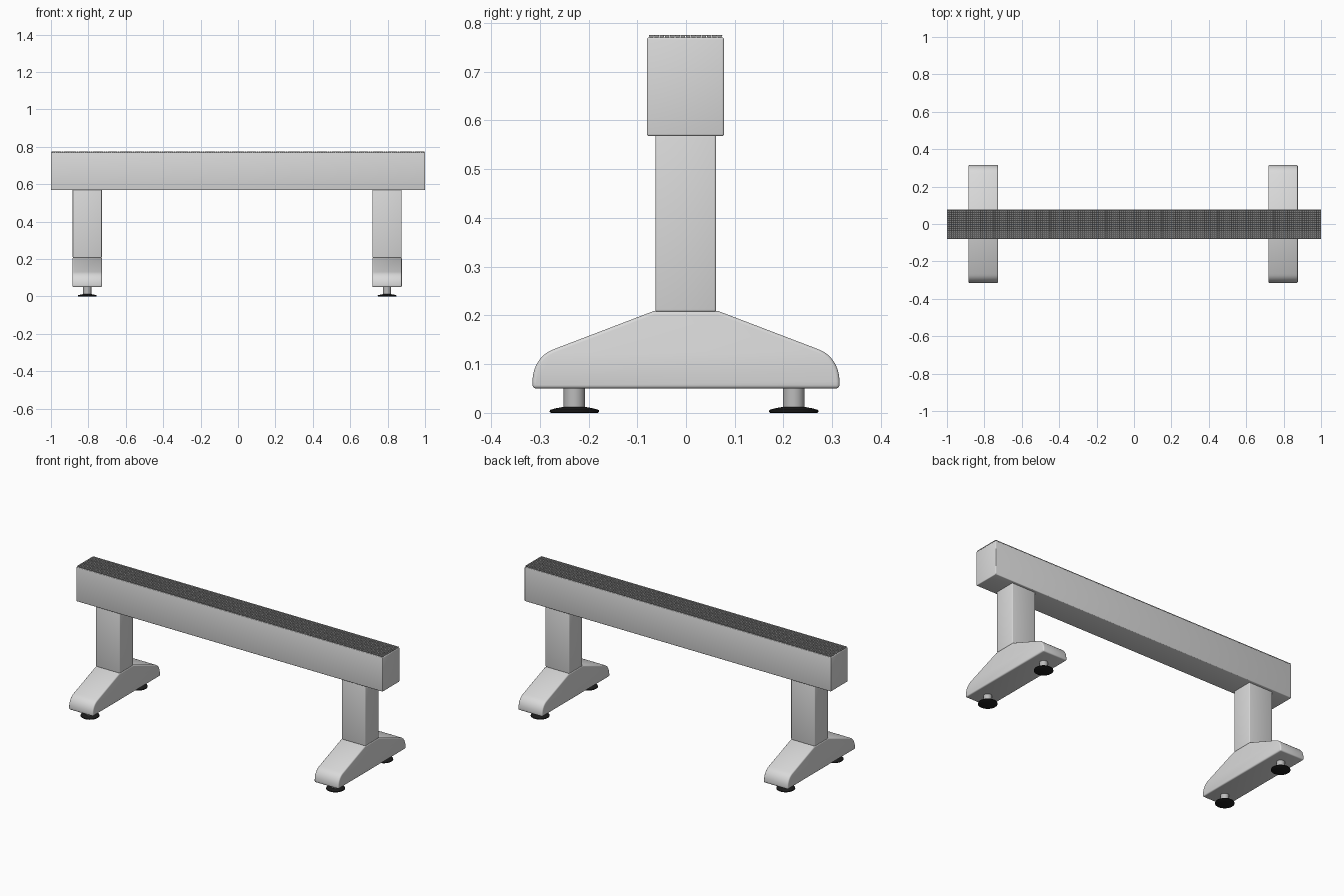
import bpy, bmesh, math

if "Cube" in bpy.data.objects:
    bpy.data.objects.remove(bpy.data.objects["Cube"])


def material(name, v):
    m = bpy.data.materials.new(name)
    m.diffuse_color = (v, v, v, 1)
    m.use_nodes = True
    m.node_tree.nodes["Principled BSDF"].inputs["Base Color"].default_value = m.diffuse_color
    return m


GREY = material("light grey paint", 0.7)
STEEL = material("mid grey steel", 0.5)
BLACK = material("black rubber", 0.012)


def finish(bm, name, mat, angle=35):
    bmesh.ops.recalc_face_normals(bm, faces=bm.faces)
    me = bpy.data.meshes.new(name)
    bm.to_mesh(me)
    bm.free()
    me.materials.append(mat)
    for p in me.polygons:
        p.use_smooth = True
    me.set_sharp_from_angle(angle=math.radians(angle))
    ob = bpy.data.objects.new(name, me)
    bpy.context.collection.objects.link(ob)
    return ob


def prism(name, profile, x0, x1, mat, bevel):
    """Extrude a y/z profile along x and round its hard edges."""
    bm = bmesh.new()
    face = bm.faces.new([bm.verts.new((x0, y, z)) for y, z in profile])
    ext = bmesh.ops.extrude_face_region(bm, geom=[face])["geom"]
    bmesh.ops.translate(bm, vec=(x1 - x0, 0, 0),
                        verts=[g for g in ext if isinstance(g, bmesh.types.BMVert)])
    bmesh.ops.recalc_face_normals(bm, faces=bm.faces)
    hard = [e for e in bm.edges if e.calc_face_angle(0) > math.radians(40)]
    bmesh.ops.bevel(bm, geom=hard, offset=bevel, segments=3, profile=0.5,
                    affect='EDGES', clamp_overlap=True)
    return finish(bm, name, mat)


def box(name, x0, x1, y0, y1, z0, z1, mat, bevel):
    return prism(name, [(y0, z0), (y1, z0), (y1, z1), (y0, z1)], x0, x1, mat, bevel)


def lathe(name, x, y, profile, mat, n=32):
    """Revolve an r/z profile around a vertical axis, with capped ends."""
    bm = bmesh.new()
    rings = [[bm.verts.new((x + r * math.cos(math.tau * i / n),
                            y + r * math.sin(math.tau * i / n), z)) for i in range(n)]
             for r, z in profile]
    for a, b in zip(rings, rings[1:]):
        for i in range(n):
            j = (i + 1) % n
            bm.faces.new((a[i], a[j], b[j], b[i]))
    bm.faces.new(rings[0])
    bm.faces.new(rings[-1])
    return finish(bm, name, mat)


# main beam
box("beam", -1, 1, -0.08, 0.078, 0.568, 0.770, GREY, 0.004)

# textured top plate: grid of shallow pits with a skirt down into the beam
bm = bmesh.new()
bmesh.ops.create_grid(bm, x_segments=180, y_segments=14, size=1)
for v in bm.verts:
    v.co = (v.co.x * 0.998, v.co.y * 0.0755 - 0.001, 0.775)
cells = list(bm.faces)
rim = [e for e in bm.edges if e.is_boundary]
bmesh.ops.inset_individual(bm, faces=cells, thickness=0.0022, depth=0)
for v in {v for f in cells for v in f.verts}:
    v.co.z -= 0.004
skirt = bmesh.ops.extrude_edge_only(bm, edges=rim)["geom"]
for g in skirt:
    if isinstance(g, bmesh.types.BMVert):
        g.co.z -= 0.012
finish(bm, "top_plate", STEEL)

# half outline of a floor foot: slope, rounded toe, base
half = [(0.066, 0.209), (0.265, 0.133)]
half += [(0.255 + 0.06 * math.sin(a), 0.065 + 0.068 * math.cos(a))
         for a in (math.radians(d) for d in range(20, 91, 10))]
half += [(0.315, 0.05)]
foot_outline = half + [(-y, z) for y, z in reversed(half)]

# two legs, each with a foot and two levelling pads
for side, cx in (("left", -0.806), ("right", 0.797)):
    box(side + "_leg", cx - 0.078, cx + 0.078, -0.063, 0.062, 0.207, 0.572, GREY, 0.005)
    prism(side + "_foot", foot_outline, cx - 0.079, cx + 0.079, GREY, 0.007)
    for end, y in (("front", -0.229), ("back", 0.221)):
        lathe(f"{side}_{end}_stem", cx, y, [(0.022, 0.006), (0.022, 0.055)], STEEL)
        lathe(f"{side}_{end}_pad", cx, y,
              [(0.048, 0), (0.051, 0.002), (0.05, 0.006), (0.04, 0.009), (0.024, 0.012)], BLACK)
